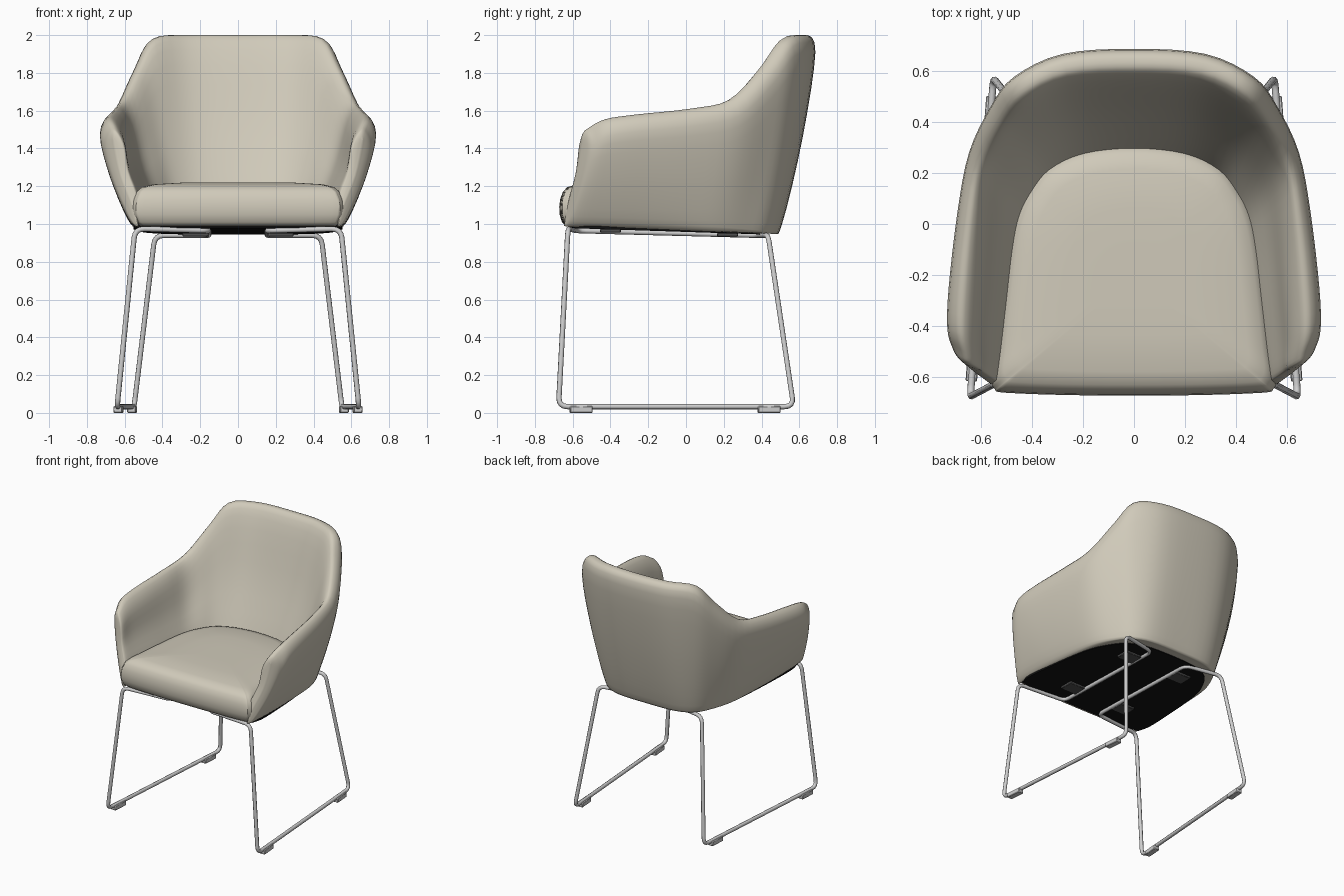
import bpy, bmesh
from mathutils import Vector

if "Cube" in bpy.data.objects:
    bpy.data.objects.remove(bpy.data.objects["Cube"], do_unlink=True)


def material(name, colour, rough=0.8):
    m = bpy.data.materials.new(name)
    m.use_nodes = True
    m.diffuse_color = (*colour, 1)
    node = m.node_tree.nodes["Principled BSDF"]
    node.inputs["Base Color"].default_value = (*colour, 1)
    node.inputs["Roughness"].default_value = rough
    return m


FABRIC = material("warm_grey_fabric", (0.63, 0.59, 0.49))
STEEL = material("steel", (0.62, 0.62, 0.62), 0.4)
BLACK = material("black_underside", (0.006, 0.006, 0.006))
DARK = material("dark_bracket", (0.08, 0.08, 0.08))


def finish(obj, mat, angle=0.9):
    obj.data.materials.clear()
    obj.data.materials.append(mat)
    bpy.ops.object.select_all(action="DESELECT")
    obj.select_set(True)
    bpy.context.view_layer.objects.active = obj
    bpy.ops.object.shade_smooth_by_angle(angle=angle)


def spline(pts, steps, closed):
    """Smooth curve passing through every point."""
    n, out = len(pts), []
    at = (lambda i: pts[i % n]) if closed else (lambda i: pts[max(0, min(n - 1, i))])
    for i in range(n if closed else n - 1):
        a, b, c, d = (at(i + k) for k in (-1, 0, 1, 2))
        for s in range(steps):
            t = s / steps
            out.append(b + (c - a) * (t / 2) + (a * 2 - b * 5 + c * 4 - d) * (t * t / 2)
                       + (b * 3 - a - c * 3 + d) * (t ** 3 / 2))
    return out if closed else out + [pts[-1]]


def loft(name, rings, mat, cap=False, angle=0.9):
    """Skin a list of closed rings."""
    bm = bmesh.new()
    rows = [[bm.verts.new(p) for p in r] for r in rings]
    for a, b in zip(rows, rows[1:]):
        for i in range(len(a)):
            j = (i + 1) % len(a)
            bm.faces.new((a[i], a[j], b[j], b[i]))
    if cap:
        bm.faces.new(rows[0])
        bm.faces.new(rows[-1])
    bmesh.ops.remove_doubles(bm, verts=bm.verts, dist=0.0005)
    bmesh.ops.recalc_face_normals(bm, faces=bm.faces)
    mesh = bpy.data.meshes.new(name)
    bm.to_mesh(mesh)
    bm.free()
    obj = bpy.data.objects.new(name, mesh)
    bpy.context.collection.objects.link(obj)
    finish(obj, mat, angle)


def flip(p):
    return Vector((-p.x, p.y, p.z))


def base_z(y):
    return 0.966 - 0.033 * y


# Shell stations from back centre to arm front: rim x, y, z, base x, y, seat x, y
stations = [
    (0, .685, 2, 0, .5, 0, .27),
    (.28, .665, 2, .24, .49, .19, .25),
    (.47, .575, 1.98, .38, .43, .32, .19),
    (.56, .46, 1.83, .46, .32, .39, .1),
    (.645, .28, 1.66, .52, .18, .43, .01),
    (.69, .05, 1.61, .55, 0, .455, -.11),
    (.725, -.25, 1.58, .575, -.28, .48, -.3),
    (.73, -.41, 1.555, .58, -.48, .505, -.48),
    (.71, -.485, 1.51, .575, -.595, .525, -.6),
]


def section(s):
    rim, base, seat = Vector(s[:3]), Vector((s[3], s[4], 0)), Vector((s[5], s[6], 0))
    base.z = base_z(base.y)
    seat.z = base.z + 0.03
    inward = seat - rim
    inward.z = 0
    inward.normalize()
    up = Vector((0, 0, 1))
    top_out = rim - up * 0.09
    top_in = rim + inward * 0.125 - up * 0.08
    low_out, low_in = base + up * 0.055 - inward * 0.01, seat + up * 0.12
    return [base + inward * 0.045, low_out, low_out.lerp(top_out, 0.5) - inward * 0.02,
            top_out, rim + inward * 0.055, top_in,
            low_in.lerp(top_in, 0.5) - inward * 0.015, low_in, seat]


def pinched(ring, amount, push):
    """Squeeze a section towards its midline, rounding down its crest."""
    out = [p.lerp(q, amount) for p, q in zip(ring, reversed(ring))]
    out[4] = ring[4].lerp((ring[3] + ring[5]) / 2, amount * 1.5)
    return [p + Vector((0, -push, 0)) for p in out]


# Shell: lofted wrap with rounded arm fronts
half = [section(s) for s in stations]
half += [pinched(half[-1], .2, .024), pinched(half[-1], .5, .034)]
full = [[flip(p) for p in r] for r in reversed(half[1:])] + half
rings = [spline(r, 4, True) for r in full]
columns = [spline(list(c), 4, False) for c in zip(*rings)]
loft("upholstered_shell", list(zip(*columns)), FABRIC, angle=1.6)


# Plan outline between the shell's seat line and base line
def outline(mix, front_points, grow=0.0):
    side = [Vector((s[5], s[6], 0)).lerp(Vector((s[3], s[4], 0)), mix) for s in stations[:-1]]
    side = [p + (p - Vector((0, -.2, 0))).normalized() * grow for p in side]
    side += [Vector((x, y, 0)) for x, y in front_points]
    return spline(side + [flip(p) for p in reversed(side[1:])], 4, True)


# Seat cushion: stacked rings with a rounded crown
plan = outline(0, [(.56, -.6), (.545, -.645), (.5, -.66), (.2, -.67)], 0.05)
centre = Vector((0, -.2, 0))
levels = [(.99, .5), (.99, .93), (1.01, .97), (1.05, .995), (1.09, 1), (1.13, .99),
          (1.17, .96), (1.195, .91), (1.21, .8), (1.22, .5), (1.22, .2), (1.22, .02)]
loft("seat_cushion", [[centre + (p - centre) * k + Vector((0, 0, z)) for p in plan]
                      for z, k in levels], FABRIC, True)

# Black underside panel
plan = outline(.65, [(.54, -.57), (.5, -.6), (.2, -.61)])
loft("underside_panel", [[p + Vector((0, 0, base_z(p.y) + dz)) for p in plan]
                         for dz in (-.008, .02)], BLACK, True, 0.5)


# Bent steel tube frames
def tube(name, pts, radius, bend):
    pts, path, n = [Vector(p) for p in pts], [], len(pts)
    for i, p in enumerate(pts):
        a = p + (pts[i - 1] - p).normalized() * bend
        b = p + (pts[(i + 1) % n] - p).normalized() * bend
        for t in (0, .25, .5, .75, 1):
            path.append(a.lerp(p, t).lerp(p.lerp(b, t), t))
    curve = bpy.data.curves.new(name, "CURVE")
    curve.dimensions = "3D"
    curve.bevel_depth = radius
    curve.bevel_resolution = 2
    sp = curve.splines.new("POLY")
    sp.points.add(len(path) - 1)
    for point, co in zip(sp.points, path):
        point.co = (*co, 1)
    sp.use_cyclic_u = True
    obj = bpy.data.objects.new(name, curve)
    bpy.context.collection.objects.link(obj)
    bpy.ops.object.select_all(action="DESELECT")
    obj.select_set(True)
    bpy.context.view_layer.objects.active = obj
    bpy.ops.object.convert(target="MESH")
    finish(bpy.context.view_layer.objects.active, STEEL)


def block(name, at, size, mat, turn=0.0):
    bpy.ops.mesh.primitive_cube_add(size=1, location=at, rotation=(0, 0, turn))
    obj = bpy.context.object
    obj.name = name
    obj.scale = size
    bpy.ops.object.transform_apply(location=False, rotation=False, scale=True)
    bev = obj.modifiers.new("soft_edges", "BEVEL")
    bev.width = 0.004
    finish(obj, mat, 0.5)


for side, m in (("left", 1), ("right", -1)):
    tube(side + "_sled_frame",
         [(m * .155, -.58, .965), (m * .545, -.625, .975), (m * .64, -.675, .033),
          (m * .55, .57, .033), (m * .44, .435, .94), (m * .155, .38, .94)], 0.014, 0.05)
    for end, y, x in (("front", -.555, .632), ("back", .44, .56)):
        block(f"{side}_{end}_glide", (m * x, y, .018), (.045, .12, .036), STEEL, m * .073)
    for end, y in (("front", -.4), ("back", .22)):
        block(f"{side}_{end}_bracket", (m * .22, y, base_z(y) - .015), (.15, .11, .02), DARK)
